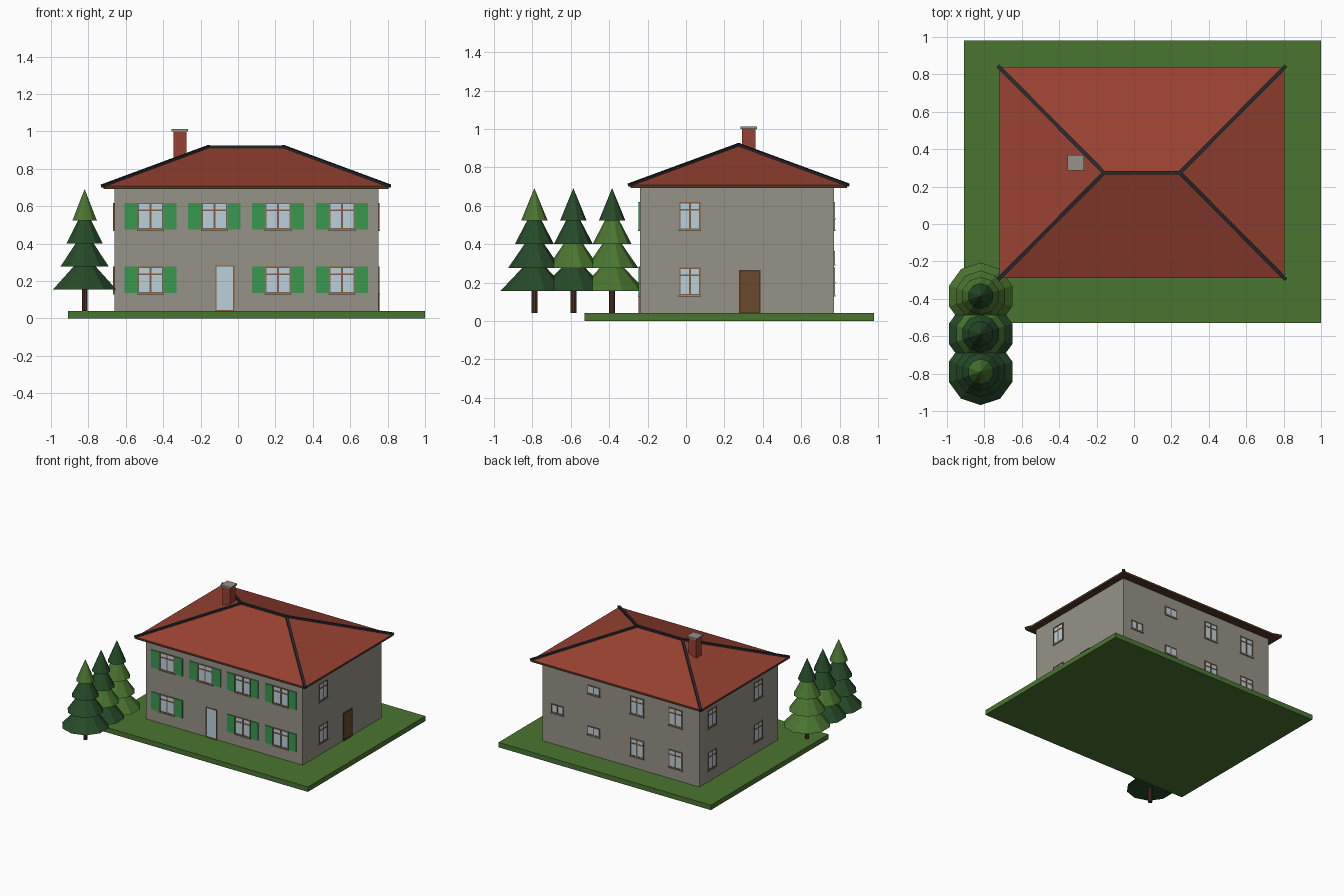
import bpy, bmesh, math
from mathutils import Vector, Matrix

if "Cube" in bpy.data.objects:
    bpy.data.objects.remove(bpy.data.objects["Cube"])


def material(name, r, g, b):
    m = bpy.data.materials.new(name)
    lin = [(c / 255 / 12.92) if c < 10 else ((c / 255 + 0.055) / 1.055) ** 2.4 for c in (r, g, b)]
    m.diffuse_color = (*lin, 1)
    m.use_nodes = True
    m.node_tree.nodes["Principled BSDF"].inputs["Base Color"].default_value = m.diffuse_color
    return m


GRASS = material("grass green", 74, 117, 48)
STONE = material("warm grey render", 150, 146, 136)
TILE = material("roof red", 153, 66, 50)
BARK = material("dark brown", 84, 54, 36)
RIDGE = material("slate black", 38, 41, 47)
GLASS = material("pale blue glass", 186, 208, 220)
FRAME = material("window brown", 132, 94, 66)
SHUTTER = material("shutter green", 56, 152, 78)
FIR = material("dark fir green", 38, 74, 40)
DOOR = material("door brown", 106, 74, 44)


class Part:
    """Collects boxes and solids into one named object."""

    def __init__(self, name, *mats):
        self.name, self.mats, self.bm = name, mats, bmesh.new()

    def box(self, lo, hi, mat=0, frame=None):
        lo, hi = Vector(lo), Vector(hi)
        size = hi - lo
        mx = Matrix.Translation((lo + hi) / 2) @ Matrix.Diagonal((*size, 1))
        if frame:
            mx = frame @ mx
        vs = bmesh.ops.create_cube(self.bm, size=1, matrix=mx)["verts"]
        for f in {f for v in vs for f in v.link_faces}:
            f.material_index = mat

    def cone(self, centre, z0, z1, r0, r1, mat=0, sides=10):
        mx = Matrix.Translation((*centre, (z0 + z1) / 2))
        vs = bmesh.ops.create_cone(self.bm, cap_ends=True, segments=sides, radius1=r0,
                                   radius2=r1, depth=z1 - z0, matrix=mx)["verts"]
        for f in {f for v in vs for f in v.link_faces}:
            f.material_index = mat

    def done(self):
        bmesh.ops.recalc_face_normals(self.bm, faces=self.bm.faces)
        me = bpy.data.meshes.new(self.name)
        self.bm.to_mesh(me)
        self.bm.free()
        for m in self.mats:
            me.materials.append(m)
        ob = bpy.data.objects.new(self.name, me)
        bpy.context.collection.objects.link(ob)
        return ob


# Lawn and walls
X0, X1, Y0, Y1 = -0.66, 0.75, -0.24, 0.77
p = Part("lawn", GRASS)
p.box((-0.91, -0.53, 0), (1.0, 0.98, 0.04))
p.done()
p = Part("walls", STONE)
p.box((X0, Y0, 0.04), (X1, Y1, 0.70))
p.done()

# Hipped roof with a thin brown eave board and soffit
EX0, EX1, EY0, EY1 = -0.72, 0.805, -0.29, 0.838
EZ, RZ, RY = 0.708, 0.915, 0.274
p = Part("eaves", BARK)
p.box((EX0, EY0, 0.692), (EX1, EY1, EZ))
p.done()
corners = [Vector(c) for c in ((EX0, EY0, EZ), (EX1, EY0, EZ), (EX1, EY1, EZ), (EX0, EY1, EZ))]
ends = [Vector((-0.16, RY, RZ)), Vector((0.245, RY, RZ))]
p = Part("roof", TILE)
a, b, c, d, l, r = [p.bm.verts.new(v) for v in corners + ends]
for f in ((a, b, r, l), (b, c, r), (c, d, l, r), (d, a, l), (d, c, b, a)):
    p.bm.faces.new(f)
p.done()

# Ridge and hip caps
p = Part("ridge_caps", RIDGE)
for s, e in ((ends[0], ends[1]), (corners[0], ends[0]), (corners[3], ends[0]),
             (corners[1], ends[1]), (corners[2], ends[1])):
    run = e - s
    fr = Matrix.Translation(s) @ run.to_track_quat('X', 'Z').to_matrix().to_4x4()
    p.box((-0.008, -0.01, -0.006), (run.length + 0.006, 0.01, 0.01), 0, fr)
p.done()

# Chimney
p = Part("chimney", TILE, STONE)
p.box((-0.345, 0.293, 0.75), (-0.276, 0.362, 1.0))
p.box((-0.355, 0.285, 1.0), (-0.266, 0.37, 1.012), 1)
p.done()


# Wall frames: local x runs along the wall, local -y points outward, local z is up
def wall_frame(origin, angle):
    return Matrix.Translation(origin) @ Matrix.Rotation(angle, 4, 'Z')


FRONT = wall_frame((0, Y0, 0), 0)
RIGHT = wall_frame((X1, 0, 0), math.pi / 2)
BACK = wall_frame((0, Y1, 0), math.pi)
LEFT = wall_frame((X0, 0, 0), -math.pi / 2)


def border(p, u, z0, z1, w, t, fr, mat):
    h = w / 2
    for lo, hi in (((u - h, z0), (u - h + t, z1)), ((u + h - t, z0), (u + h, z1)),
                   ((u - h + t, z0), (u + h - t, z0 + t)), ((u - h + t, z1 - t), (u + h - t, z1))):
        p.box((lo[0], -0.007, lo[1]), (hi[0], 0.002, hi[1]), mat, fr)


def window(p, u, zc, w, h, fr):
    z0, z1 = zc - h / 2, zc + h / 2
    p.box((u - w / 2, -0.003, z0), (u + w / 2, 0.002, z1), 0, fr)
    border(p, u, z0, z1, w, 0.007, fr, 1)
    p.box((u - 0.005, -0.006, z0), (u + 0.005, 0.002, z1), 1, fr)
    if h > 0.1:  # transom on tall windows
        p.box((u - w / 2, -0.006, z1 - 0.044), (u + w / 2, 0.002, z1 - 0.036), 1, fr)
    p.box((u - w / 2 - 0.004, -0.009, z0 - 0.007), (u + w / 2 + 0.004, 0.002, z0), 2, fr)


LOW, HIGH, TALL = 0.206, 0.547, 0.143

# Front windows with pairs of shutters
cols = (-0.468, -0.126, 0.214, 0.556)
front = Part("front_windows", GLASS, FRAME, STONE)
shut = Part("shutters", SHUTTER)
for u, z in [(u, HIGH) for u in cols] + [(u, LOW) for u in cols if u != -0.126]:
    window(front, u, z, 0.136, TALL, FRONT)
    for s in (-1, 1):
        x = u + s * 0.105
        shut.box((x - 0.035, -0.008, z - 0.071), (x + 0.035, 0.002, z + 0.071), 0, FRONT)
front.done()
shut.done()

# Side windows; the left wall has two columns
p = Part("right_windows", GLASS, FRAME, STONE)
for z in (LOW, HIGH):
    window(p, 0.02, z, 0.11, TALL, RIGHT)
p.done()
p = Part("left_windows", GLASS, FRAME, STONE)
for z in (LOW, HIGH):
    for y in (0.02, 0.61):
        window(p, -y, z, 0.11, TALL, LEFT)
p.done()

# Back windows: two tall columns, and small ones round the stairs
p = Part("back_windows", GLASS, FRAME, STONE)
for z in (LOW, HIGH):
    for x in (-0.447, -0.10):
        window(p, -x, z, 0.12, TALL, BACK)
for x, z in ((0.29, 0.238), (0.29, 0.57), (0.617, 0.33)):
    window(p, -x, z, 0.11, 0.07, BACK)
p.done()

# Doors
p = Part("front_door", GLASS, FRAME)
p.box((-0.118, -0.003, 0.04), (-0.022, 0.002, 0.283), 0, FRONT)
border(p, -0.07, 0.04, 0.283, 0.1, 0.006, FRONT, 1)
p.done()
p = Part("side_door", DOOR, BARK)
p.box((0.28, -0.003, 0.04), (0.385, 0.002, 0.265), 0, RIGHT)
border(p, 0.332, 0.04, 0.265, 0.11, 0.007, RIGHT, 1)
p.done()

# Three fir trees: stacked ten-sided tiers, each light (1) or dark (0), bottom to top
tiers = ((0.155, 0.285, 0.178, 0.055), (0.277, 0.405, 0.136, 0.048),
         (0.40, 0.53, 0.102, 0.034), (0.523, 0.692, 0.069, 0.0))
for name, y, tone in (("front_tree", -0.79, (0, 0, 0, 1)), ("middle_tree", -0.587, (0, 1, 0, 0)),
                      ("rear_tree", -0.385, (1, 1, 1, 0))):
    p = Part(name, FIR, GRASS, BARK)
    p.cone((-0.82, y), 0.04, 0.17, 0.016, 0.016, 2)
    for (z0, z1, r0, r1), t in zip(tiers, tone):
        p.cone((-0.82, y), z0, z1, r0, r1, t)
    p.done()
